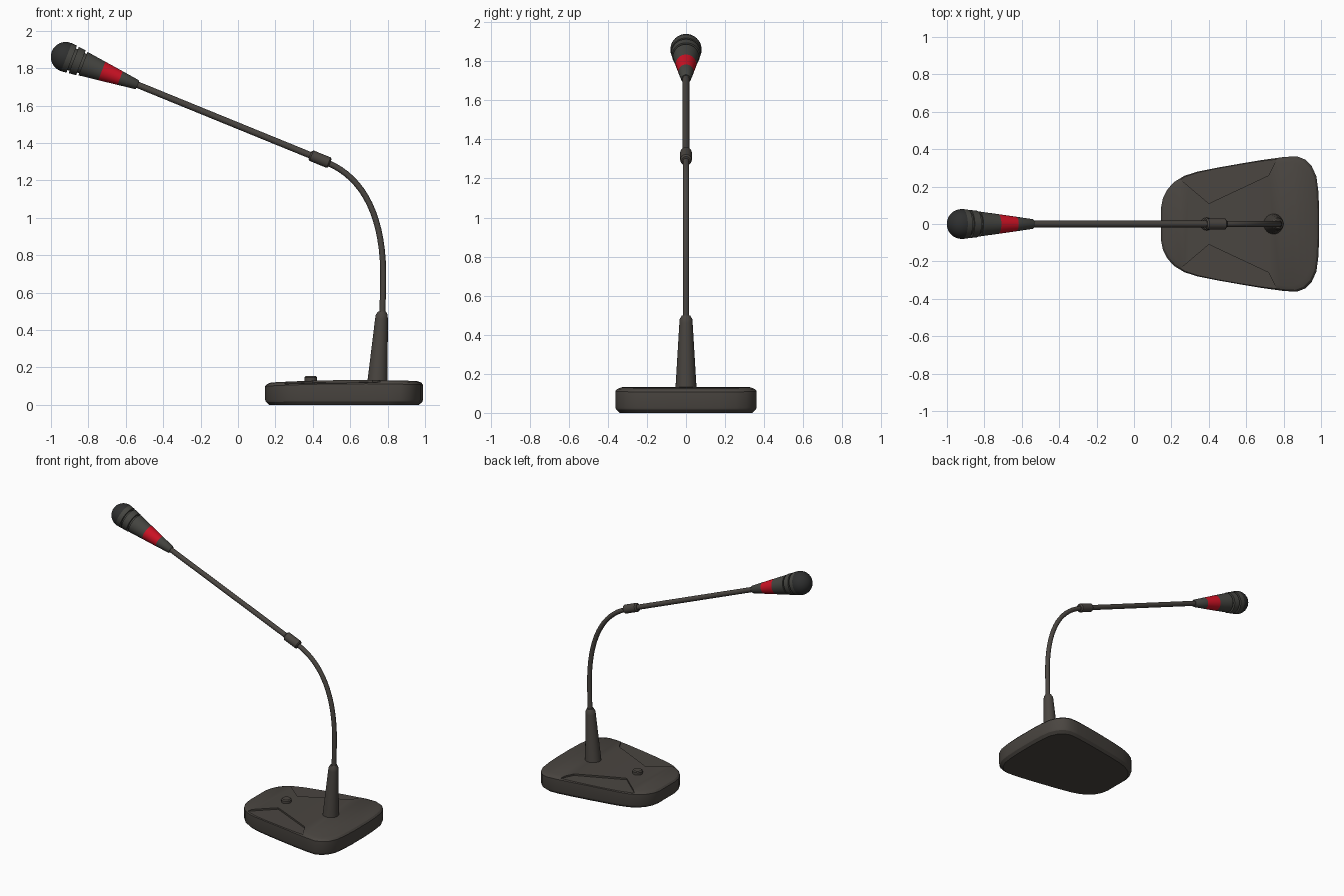
import bpy, bmesh, math
from mathutils import Vector

if "Cube" in bpy.data.objects:
    bpy.data.objects.remove(bpy.data.objects["Cube"])


def mat(name, col):
    m = bpy.data.materials.new(name)
    m.diffuse_color = (*col, 1)
    m.use_nodes = True
    m.node_tree.nodes["Principled BSDF"].inputs["Base Color"].default_value = m.diffuse_color
    return m


BODY = mat("warm_dark_grey", (0.068, 0.060, 0.052))
MIC = mat("mic_grey", (0.060, 0.060, 0.053))
RED = mat("signal_red", (0.62, 0.006, 0.018))
DARK = mat("grille_black", (0.028, 0.029, 0.029))


def finish(bm, name, mats, angle=35):
    bmesh.ops.recalc_face_normals(bm, faces=bm.faces)
    me = bpy.data.meshes.new(name)
    bm.to_mesh(me)
    bm.free()
    ob = bpy.data.objects.new(name, me)
    bpy.context.collection.objects.link(ob)
    for m in mats:
        me.materials.append(m)
    if angle:
        smooth(ob, angle)
    return ob


def smooth(ob, angle):
    bpy.ops.object.select_all(action='DESELECT')
    ob.select_set(True)
    bpy.context.view_layer.objects.active = ob
    bpy.ops.object.shade_smooth_by_angle(angle=math.radians(angle))


def tube(name, rings, mats, n=24, angle=35):
    """Skin round rings (x, z, direction, radius[, material]) lying on the y = 0 plane."""
    bm = bmesh.new()
    prev = None
    for i, (x, z, d, r, *m) in enumerate(rings):
        d = Vector(d).normalized()
        u = Vector((d.y, 0, -d.x))
        loop = [bm.verts.new(Vector((x, 0, z)) + r * (math.cos(a) * u + math.sin(a) * Vector((0, 1, 0))))
                for a in (2 * math.pi * k / n for k in range(n))]
        if prev:
            for k in range(n):
                f = bm.faces.new((prev[k], prev[(k + 1) % n], loop[(k + 1) % n], loop[k]))
                f.material_index = m[0] if m else 0
        if i in (0, len(rings) - 1):
            f = bm.faces.new(loop)
            f.material_index = m[0] if m else 0
        prev = loop
    return finish(bm, name, mats, angle)


# Base: half outline, mirrored in y and stacked as a bevelled slab with a crowned top
def crown(x):
    return 1 - 0.45 * (x - 0.65) ** 2


half = [(0.145, 0.09), (0.155, 0.14), (0.18, 0.187), (0.215, 0.225), (0.27, 0.258), (0.34, 0.28),
        (0.45, 0.302), (0.57, 0.323), (0.69, 0.343), (0.80, 0.358), (0.87, 0.362), (0.915, 0.345),
        (0.95, 0.31), (0.975, 0.255), (0.985, 0.18), (0.99, 0.08)]
N = len(half)
bm = bmesh.new()
loops = []
for z, inset in ((0, 0.022), (0.018, 0.004), (0.03, 0), (0.113, 0), (0.125, 0.010), (0.133, 0.032)):
    sx, sy = 1 - inset / 0.4225, 1 - inset / 0.362
    pts = [((x - 0.5675) * sx + 0.5675, y * sy) for x, y in half]
    pts += [(x, -y) for x, y in reversed(pts)]
    loops.append([bm.verts.new((x, y, z * crown(x))) for x, y in pts])
for a, b in zip(loops, loops[1:]):
    for k in range(2 * N):
        j = (k + 1) % (2 * N)
        bm.faces.new((a[k], a[j], b[j], b[k]))
for lp in (loops[0], loops[-1]):
    for k in range(N - 1):
        bm.faces.new((lp[k], lp[k + 1], lp[2 * N - 2 - k], lp[2 * N - 1 - k]))
base = finish(bm, "base", [BODY], 0)

# Shallow side panels stepped into the top of the base
bm = bmesh.new()
for s in (1, -1):
    poly = [(0.19, 0.288), (0.40, 0.11), (0.72, 0.26), (0.80, 0.42), (0.19, 0.42)]
    lo = [bm.verts.new((x, s * y, 0.133 * crown(x) - 0.011)) for x, y in poly]
    hi = [bm.verts.new((x, s * y, 0.25)) for x, y in poly]
    bm.faces.new(lo)
    bm.faces.new(hi)
    for k in range(5):
        j = (k + 1) % 5
        bm.faces.new((lo[k], lo[j], hi[j], hi[k]))
cutter = finish(bm, "panel_cutter", [BODY], 0)
cutter.hide_render = True
mod = base.modifiers.new("panels", 'BOOLEAN')
mod.operation = 'DIFFERENCE'
mod.solver = 'EXACT'
mod.object = cutter
bpy.context.view_layer.objects.active = base
base.select_set(True)
bpy.ops.object.modifier_apply(modifier=mod.name)
bpy.data.objects.remove(cutter)
smooth(base, 25)

# Push button
UP = (0, 1)
tube("button", [(0.39, 0.11, UP, 0.034), (0.389, 0.146, UP, 0.034), (0.389, 0.153, UP, 0.027)], [BODY])

# Tapered post
tube("post", [(0.745, 0.11, UP, 0.055), (0.767, 0.46, UP, 0.034), (0.768, 0.48, UP, 0.032),
              (0.770, 0.498, UP, 0.022)], [BODY])

# Gooseneck: straight rise, then a Bezier bend
P = [Vector(p) for p in ((0.776, 0.65), (0.785, 1.0), (0.674, 1.212), (0.48, 1.294))]
rings = [(0.772, 0.48, UP, 0.016)]
for i in range(17):
    t = i / 16
    c = (1 - t) ** 3 * P[0] + 3 * t * (1 - t) ** 2 * P[1] + 3 * t * t * (1 - t) * P[2] + t ** 3 * P[3]
    d = (1 - t) ** 2 * (P[1] - P[0]) + 2 * t * (1 - t) * (P[2] - P[1]) + t * t * (P[3] - P[2])
    rings.append((c.x, c.y, d, 0.016))
tube("gooseneck", rings, [BODY], 16)


# Straight parts placed along an axis: start point, direction, (distance, radius[, material])
def along(p, d, prof):
    d = Vector(d).normalized()
    return [(p[0] + d.x * t, p[1] + d.y * t, d, *rest) for t, *rest in prof]


ROD = (-0.922, 0.376)
tube("joint_collar", along((0.492, 1.292), ROD, [(0, 0.022), (0.008, 0.030), (0.107, 0.030), (0.115, 0.022)]), [BODY])
tube("rod", along((0.42, 1.321), ROD, [(0, 0.0175), (1.05, 0.0175)]), [BODY], 16)

# Microphone head: cone with red band, two grooves and a domed grille
prof = [(0, 0.022, 0), (0.005, 0.026, 0), (0.10, 0.039, 0), (0.205, 0.053, 1), (0.313, 0.067, 0),
        (0.313, 0.056, 0), (0.325, 0.056, 0), (0.325, 0.071, 0), (0.366, 0.075, 0),
        (0.366, 0.062, 0), (0.378, 0.062, 0), (0.378, 0.077, 0), (0.408, 0.080, 0)]
for i in range(1, 9):
    a = math.radians(i * 11)
    prof.append((0.412 + 0.080 * math.sin(a), 0.080 * math.cos(a), 2))
tube("microphone_head", along((-0.537, 1.711), (-0.931, 0.362), prof), [MIC, RED, DARK], 32)
